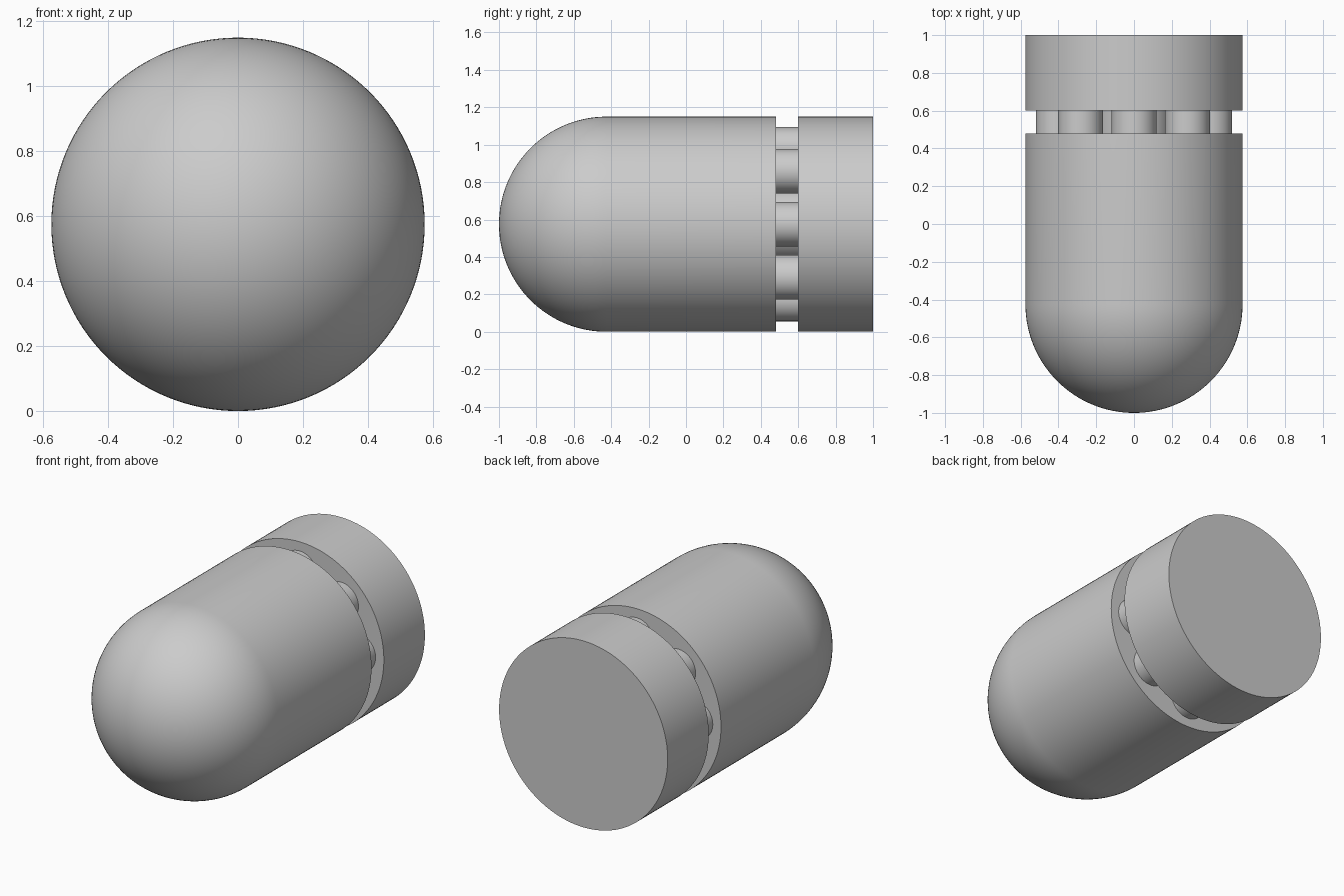
import bpy, bmesh
from math import sin, cos, pi
from mathutils import Vector, Matrix

RADIUS = 0.575
SEGMENTS = 128

cube = bpy.data.objects.get("Cube")
if cube:
    bpy.data.objects.remove(cube, do_unlink=True)

grey = bpy.data.materials.new("plain grey")
grey.use_nodes = True
grey.diffuse_color = (0.6, 0.6, 0.6, 1)
grey.node_tree.nodes["Principled BSDF"].inputs["Base Color"].default_value = (0.6, 0.6, 0.6, 1)


def lathe(name, profile, segments, x=0.0, z=RADIUS):
    """Revolve (radius, y) points about an axis parallel to y."""
    bm = bmesh.new()
    verts = [bm.verts.new((r, y, 0)) for r, y in profile]
    edges = [bm.edges.new(pair) for pair in zip(verts, verts[1:])]
    bmesh.ops.spin(bm, geom=verts + edges, cent=(0, 0, 0), axis=(0, 1, 0),
                   angle=2 * pi, steps=segments, use_duplicate=False)
    bmesh.ops.remove_doubles(bm, verts=bm.verts, dist=1e-5)
    bmesh.ops.recalc_face_normals(bm, faces=bm.faces)
    mesh = bpy.data.meshes.new(name)
    bm.to_mesh(mesh)
    bm.free()
    mesh.materials.append(grey)
    obj = bpy.data.objects.new(name, mesh)
    obj.location = (x, 0, z)
    bpy.context.collection.objects.link(obj)
    bpy.ops.object.select_all(action="DESELECT")
    obj.select_set(True)
    bpy.context.view_layer.objects.active = obj
    bpy.ops.object.shade_smooth_by_angle(angle=pi / 6)
    return obj


def disc(name, r, y0, y1, segments, x=0.0, z=RADIUS):
    return lathe(name, [(0, y0), (r, y0), (r, y1), (0, y1)], segments, x, z)


# Rounded main body with a flat back
steps = 32
dome = [(RADIUS * sin(i * pi / 2 / steps), RADIUS - 1 - RADIUS * cos(i * pi / 2 / steps))
        for i in range(steps + 1)]
lathe("domed_body", dome + [(RADIUS, 0.48), (0, 0.48)], SEGMENTS)

# Rear cap
disc("rear_cap", RADIUS, 0.6, 1.0, SEGMENTS)

# Core shaft and ring of rollers in the gap
disc("core_shaft", 0.2, 0.48, 0.6, 64)
for i in range(8):
    a = i * pi / 4
    disc(f"roller_{i + 1}", 0.119, 0.48, 0.6, 48,
         0.4 * cos(a), RADIUS + 0.4 * sin(a))
